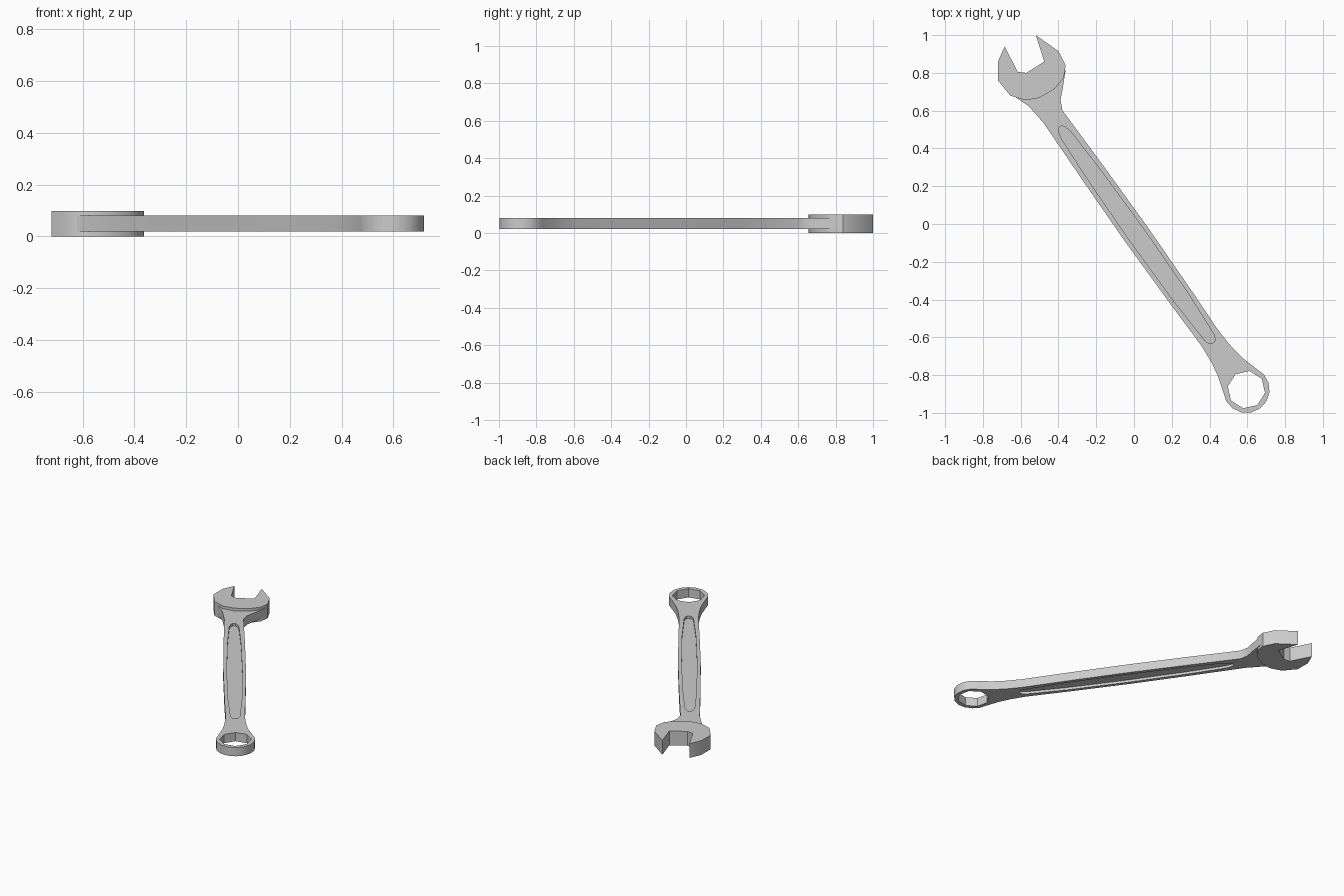
import bpy
import bmesh
from math import cos, sin, radians
from mathutils import Vector

default_cube = bpy.data.objects.get("Cube")
if default_cube:
    bpy.data.objects.remove(default_cube, do_unlink=True)

# Shaft frame: origin at the ring centre, one axis along the shaft, one across it
RING_CENTRE = Vector((0.595, -0.877))
ALONG = Vector((-0.578, 0.816))
ACROSS = Vector((0.816, 0.578))


def place(along, across):
    return RING_CENTRE + ALONG * along + ACROSS * across


def arc(radius, start, end, steps):
    angles = [radians(start + (end - start) * i / steps) for i in range(steps + 1)]
    return [place(radius * cos(a), radius * sin(a)) for a in angles]


def mirrored(stations):
    """Closed outline from (along, half width) stations on both sides of the shaft."""
    right = [place(s, w) for s, w in stations]
    left = [place(s, -w) for s, w in reversed(stations)]
    return right + left


def prism(name, outline, bottom, top):
    bm = bmesh.new()
    face = bm.faces.new([bm.verts.new((p[0], p[1], bottom)) for p in outline])
    extruded = bmesh.ops.extrude_face_region(bm, geom=[face])
    moved = [g for g in extruded["geom"] if isinstance(g, bmesh.types.BMVert)]
    bmesh.ops.translate(bm, verts=moved, vec=(0, 0, top - bottom))
    bmesh.ops.recalc_face_normals(bm, faces=bm.faces)
    mesh = bpy.data.meshes.new(name)
    bm.to_mesh(mesh)
    bm.free()
    obj = bpy.data.objects.new(name, mesh)
    bpy.context.collection.objects.link(obj)
    return obj


def cut(target, cutter):
    cutter.hide_render = True
    modifier = target.modifiers.new("cut", "BOOLEAN")
    modifier.operation = "DIFFERENCE"
    modifier.solver = "EXACT"
    modifier.object = cutter
    bpy.context.view_layer.objects.active = target
    bpy.ops.object.modifier_apply(modifier=modifier.name)
    bpy.data.objects.remove(cutter, do_unlink=True)


def finish(obj, material):
    obj.data.materials.clear()
    obj.data.materials.append(material)
    bpy.ops.object.select_all(action="DESELECT")
    obj.select_set(True)
    bpy.context.view_layer.objects.active = obj
    bpy.ops.object.shade_smooth_by_angle(angle=radians(35))


steel = bpy.data.materials.new("grey_steel")
steel.use_nodes = True
steel_colour = (0.6, 0.6, 0.6, 1)
steel.diffuse_color = steel_colour
steel.node_tree.nodes["Principled BSDF"].inputs["Base Color"].default_value = steel_colour

# Handle: slightly bulged shaft, ring end, and a neck flaring into the jaw
shaft_side = [(0.15, 0.08), (0.23, 0.067), (0.33, 0.06), (0.6, 0.066),
              (1.0, 0.071), (1.4, 0.067), (1.77, 0.06)]
neck = [place(1.82, 0.083), place(1.86, 0.125), place(1.935, 0.198),
        place(1.96, 0.05), place(1.965, -0.1), place(1.89, -0.073)]
right_side = [place(s, w) for s, w in shaft_side]
left_side = [place(s, -w) for s, w in reversed(shaft_side)]
ring_end = arc(0.123, 300, 60, 10)
handle = prism("handle", right_side + neck + left_side + ring_end, 0.02, 0.08)

# Ring hole
cut(handle, prism("ring_hole", arc(0.1, 0, 315, 7), -0.1, 0.2))

# Long rounded recess on both faces
recess = mirrored([(0.305, 0.01), (0.315, 0.02), (0.34, 0.029), (0.6, 0.043),
                   (1.0, 0.048), (1.4, 0.042), (1.65, 0.031), (1.69, 0.021), (1.705, 0.01)])
for bottom, top in ((0.063, 0.2), (-0.1, 0.037)):
    cut(handle, prism("recess_cutter", recess, bottom, top))
finish(handle, steel)

# Open jaw: thicker than the handle
jaw_outer = [(-0.52, 1), (-0.4, 0.915), (-0.362, 0.84), (-0.372, 0.775), (-0.42, 0.715),
             (-0.5, 0.668), (-0.575, 0.655), (-0.655, 0.68), (-0.72, 0.76),
             (-0.72, 0.86), (-0.685, 0.94)]
jaw_slot = [(-0.615, 0.805), (-0.57, 0.8), (-0.475, 0.86)]
jaw = prism("open_jaw", jaw_outer + jaw_slot, 0, 0.098)
finish(jaw, steel)
